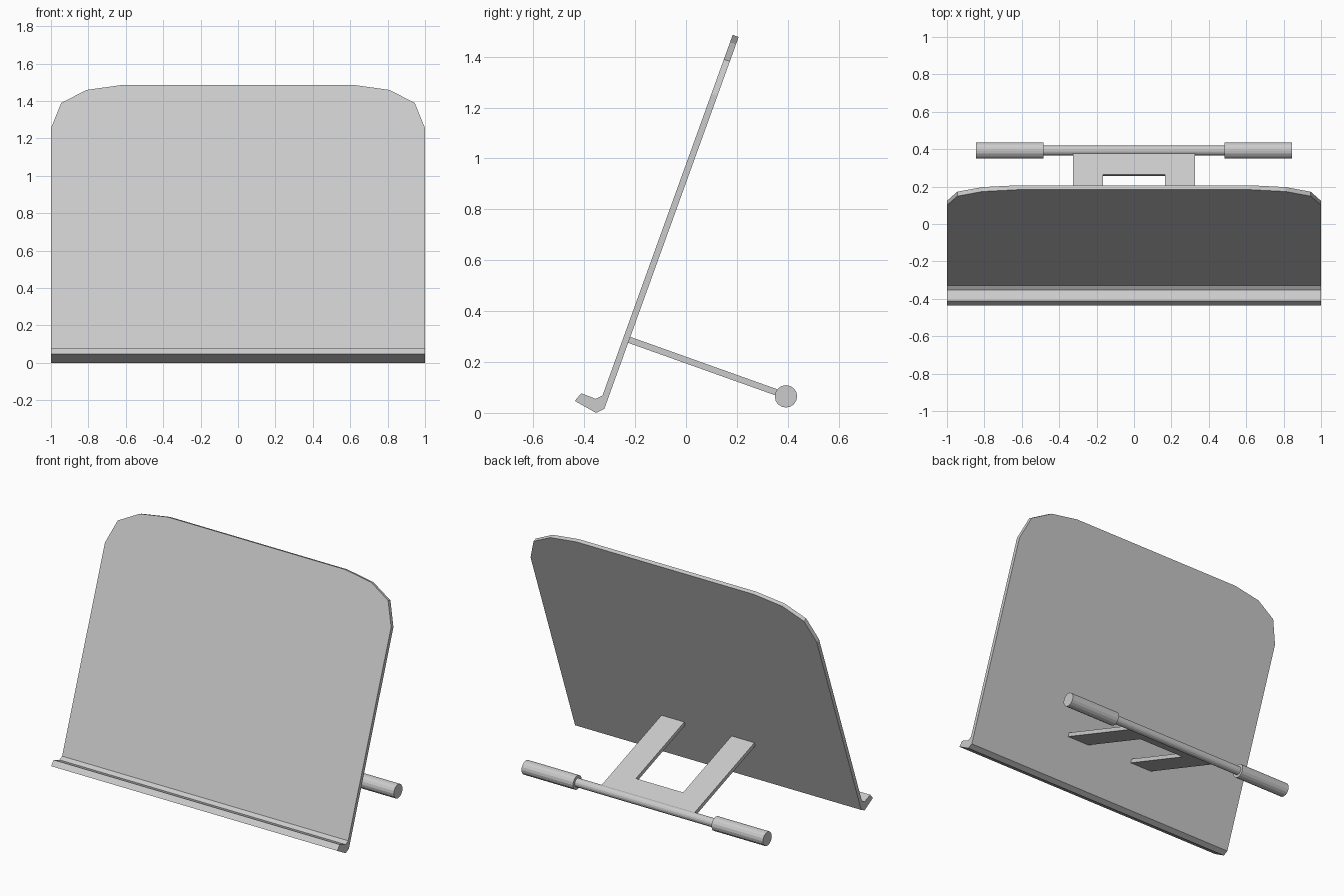
import bpy, bmesh
from mathutils import Vector

if "Cube" in bpy.data.objects:
    bpy.data.objects.remove(bpy.data.objects["Cube"])


def make_object(name, bm):
    bmesh.ops.recalc_face_normals(bm, faces=bm.faces)
    mesh = bpy.data.meshes.new(name)
    bm.to_mesh(mesh)
    bm.free()
    obj = bpy.data.objects.new(name, mesh)
    bpy.context.collection.objects.link(obj)
    return obj


def cylinder_x(name, x, radius, length):
    bpy.ops.mesh.primitive_cylinder_add(vertices=16, radius=radius, depth=length,
                                        location=(x, 0.393, 0.065),
                                        rotation=(0, 1.570796, 0))
    bpy.context.object.name = name


# Back panel and lip: one ribbon of (front point, back point, half width) stations
stations = [((-0.412, 0.077), (-0.437, 0.047), 1.0),
            ((-0.354, 0.055), (-0.354, 0.0), 1.0),
            ((-0.328, 0.069), (-0.321, 0.016), 1.0)]
for z, half in [(1.255, 1.0), (1.39, 0.945), (1.459, 0.81), (1.486, 0.62)]:
    y = -0.328 + (z - 0.069) * 0.361
    stations.append(((y, z), (y + 0.0235, z - 0.0085), half))

bm = bmesh.new()
rings = []
for front, back, half in stations:
    corners = [(-half, *front), (half, *front), (half, *back), (-half, *back)]
    rings.append([bm.verts.new(c) for c in corners])
for a, b in zip(rings, rings[1:]):
    for i in range(4):
        j = (i + 1) % 4
        bm.faces.new((a[i], a[j], b[j], b[i]))
bm.faces.new(rings[0])
bm.faces.new(rings[-1])
make_object("tilted_panel_with_lip", bm)

# U-shaped rear support, drawn flat and extruded through its thickness
start = Vector((0, -0.222, 0.300))
along = Vector((0, 0.942, -0.336))
normal = Vector((0, 0.336, 0.942))
outline = [(-0.325, -0.01), (-0.165, -0.01), (-0.165, 0.516), (0.165, 0.516),
           (0.165, -0.01), (0.325, -0.01), (0.325, 0.645), (-0.325, 0.645)]
bm = bmesh.new()
face = bm.faces.new([bm.verts.new(start + along * s + Vector((x, 0, 0)))
                     for x, s in outline])
extruded = bmesh.ops.extrude_face_region(bm, geom=[face])
verts = [v for v in extruded["geom"] if isinstance(v, bmesh.types.BMVert)]
bmesh.ops.translate(bm, verts=verts, vec=normal * -0.025)
make_object("rear_support", bm)

# Cross rod with a thicker grip at each end
cylinder_x("cross_rod", 0, 0.027, 0.98)
for side, name in [(-1, "left_grip"), (1, "right_grip")]:
    cylinder_x(name, side * 0.664, 0.044, 0.36)
